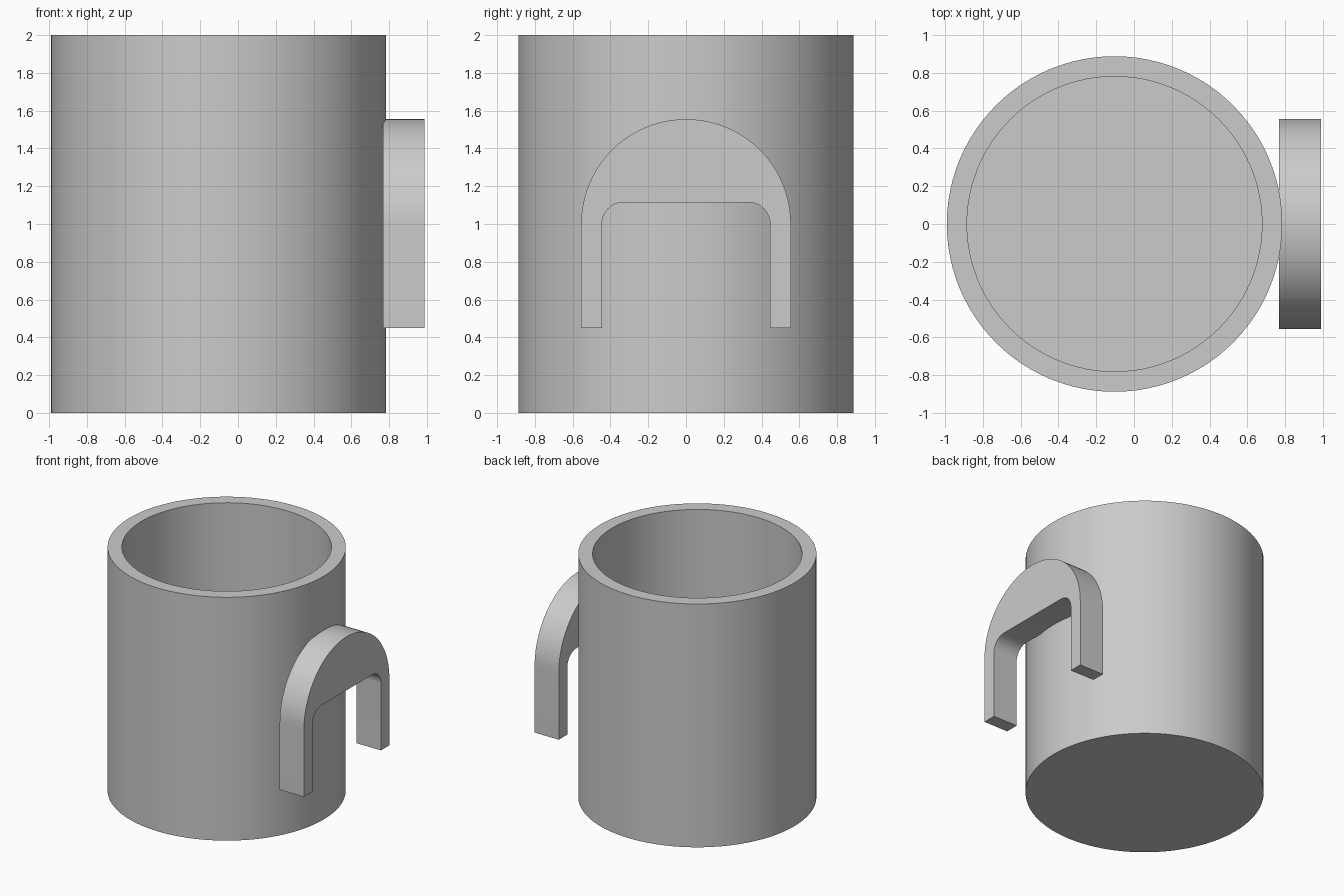
import bpy
import bmesh
from math import cos, sin, pi, radians

cube = bpy.data.objects.get("Cube")
if cube:
    bpy.data.objects.remove(cube, do_unlink=True)

GREY = (0.6, 0.6, 0.6, 1)
grey = bpy.data.materials.new("plain grey")
grey.use_nodes = True
grey.diffuse_color = GREY
grey.node_tree.nodes["Principled BSDF"].inputs["Base Color"].default_value = GREY


def finish(bm, name):
    """Turn a bmesh into a named, shaded object."""
    bmesh.ops.recalc_face_normals(bm, faces=bm.faces)
    mesh = bpy.data.meshes.new(name)
    bm.to_mesh(mesh)
    bm.free()
    mesh.materials.append(grey)
    obj = bpy.data.objects.new(name, mesh)
    bpy.context.collection.objects.link(obj)
    bpy.ops.object.select_all(action='DESELECT')
    obj.select_set(True)
    bpy.context.view_layer.objects.active = obj
    bpy.ops.object.shade_smooth_by_angle(angle=radians(30))
    return obj


def arc(cy, cz, r, start, end, steps):
    """Points on a circle in the y-z plane."""
    angles = [start + (end - start) * i / steps for i in range(steps + 1)]
    return [(cy + r * cos(a), cz + r * sin(a)) for a in angles]


# Cup body: closed wall profile stacked as rings
SEGMENTS = 96
OUTER, INNER, HEIGHT, FLOOR = 0.887, 0.78, 2.0, 0.11
bm = bmesh.new()
rings = []
for r, z in [(OUTER, 0), (OUTER, HEIGHT), (INNER, HEIGHT), (INNER, FLOOR)]:
    rings.append([bm.verts.new((r * cos(2 * pi * i / SEGMENTS),
                                r * sin(2 * pi * i / SEGMENTS), z))
                  for i in range(SEGMENTS)])
for a, b in zip(rings, rings[1:]):
    for i in range(SEGMENTS):
        j = (i + 1) % SEGMENTS
        bm.faces.new((a[i], a[j], b[j], b[i]))
bm.faces.new(rings[0])
bm.faces.new(rings[-1])
cup = finish(bm, "cup_body")
cup.location.x = -0.103

# Handle: round-topped arch with a rounded rectangular opening
HALF, GAP, FOOT, SPRING, CORNER = 0.555, 0.445, 0.45, 1.0, 0.115
outline = [(HALF, FOOT)] + arc(0, SPRING, HALF, 0, pi, 48) + [(-HALF, FOOT)]
outline += [(-GAP, FOOT)]
outline += arc(-GAP + CORNER, SPRING, CORNER, pi, pi / 2, 12)
outline += arc(GAP - CORNER, SPRING, CORNER, pi / 2, 0, 12)
outline += [(GAP, FOOT)]
bm = bmesh.new()
side = bm.faces.new([bm.verts.new((0.768, y, z)) for y, z in outline])
grown = bmesh.ops.extrude_face_region(bm, geom=[side], use_keep_orig=True)
moved = [v for v in grown["geom"] if isinstance(v, bmesh.types.BMVert)]
bmesh.ops.translate(bm, verts=moved, vec=(0.22, 0, 0))
finish(bm, "cup_handle")
